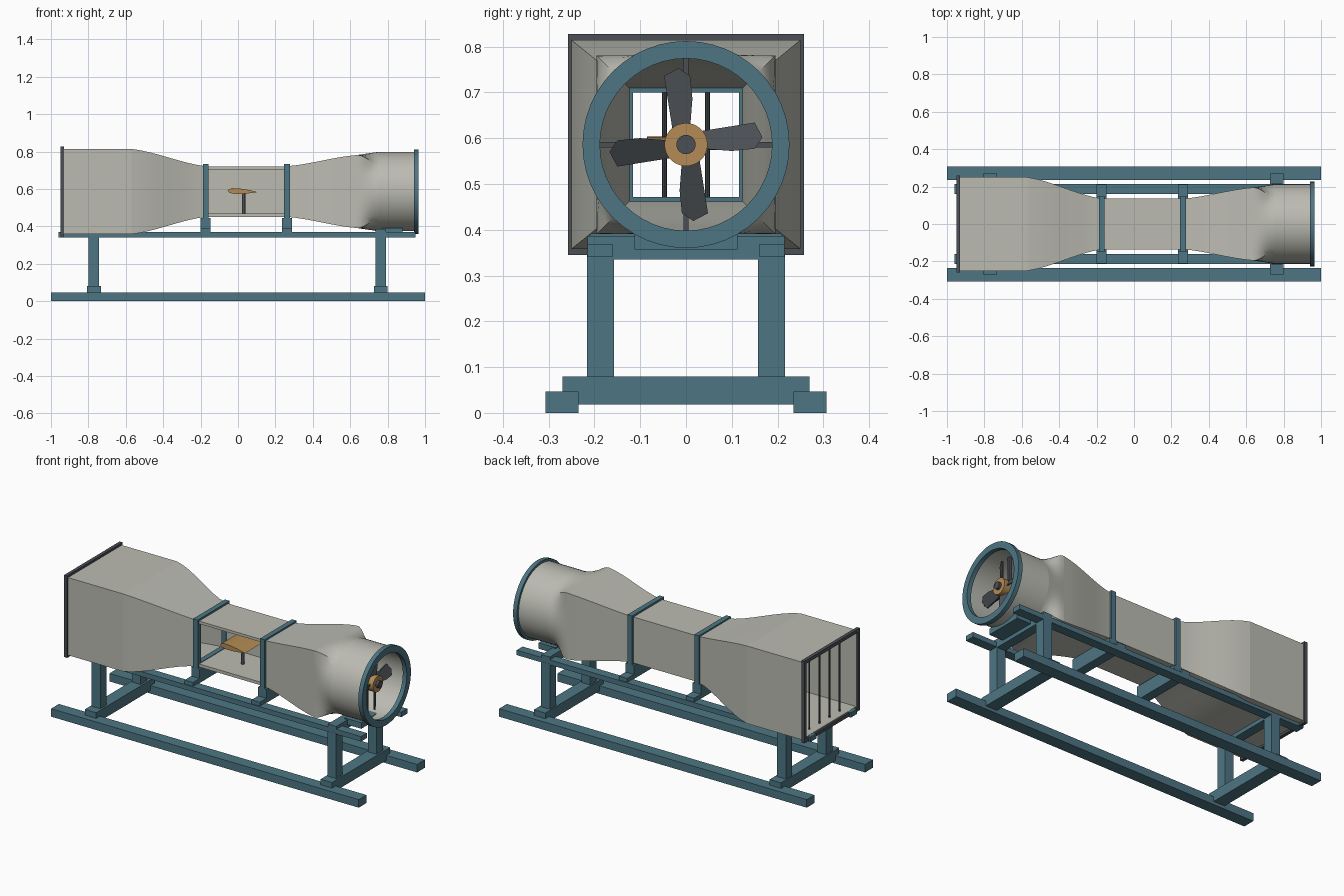
import bpy, bmesh
from math import sin, cos, pi, radians
from mathutils import Matrix, Vector

if "Cube" in bpy.data.objects:
    bpy.data.objects.remove(bpy.data.objects["Cube"])

CZ = 0.586  # height of the tunnel axis


def material(name, rgb):
    m = bpy.data.materials.new(name)
    m.diffuse_color = (*rgb, 1)
    m.use_nodes = True
    m.node_tree.nodes["Principled BSDF"].inputs["Base Color"].default_value = m.diffuse_color
    return m


SHELL = material("shell", (0.50, 0.50, 0.45))
TEAL = material("teal", (0.075, 0.18, 0.23))
DARK = material("dark", (0.07, 0.08, 0.09))
BRONZE = material("bronze", (0.45, 0.26, 0.09))


def finish(name, bm, mat, smooth=None):
    bmesh.ops.recalc_face_normals(bm, faces=bm.faces)
    me = bpy.data.meshes.new(name)
    bm.to_mesh(me)
    bm.free()
    ob = bpy.data.objects.new(name, me)
    bpy.context.collection.objects.link(ob)
    me.materials.append(mat)
    if smooth:
        bpy.ops.object.select_all(action='DESELECT')
        ob.select_set(True)
        bpy.context.view_layer.objects.active = ob
        bpy.ops.object.shade_smooth_by_angle(angle=radians(smooth))
    return ob


def box(name, x, y, z, mat):
    bm = bmesh.new()
    bmesh.ops.create_cube(bm, size=1)
    for v in bm.verts:
        v.co = [lo + (c + 0.5) * (hi - lo) for c, (lo, hi) in zip(v.co, (x, y, z))]
    return finish(name, bm, mat)


def rod(name, a, b, r, mat, n=16):
    a, b = Vector(a), Vector(b)
    bm = bmesh.new()
    bmesh.ops.create_cone(bm, cap_ends=True, segments=n, radius1=r, radius2=r, depth=(b - a).length)
    rot = (b - a).to_track_quat('Z', 'Y').to_matrix().to_4x4()
    bm.transform(Matrix.Translation((a + b) / 2) @ rot)
    return finish(name, bm, mat, 30)


def duct(name, sections, t, mat, n=4, smooth=None):
    """Hollow loft along x; sections are (x, half width, half height, roundness)."""
    bm = bmesh.new()

    def ring(x, hy, hz, k):
        out = []
        for i in range(n):
            a = pi / 4 + 2 * pi * i / n
            c, s = cos(a), sin(a)
            f = (1 - k) / max(abs(c), abs(s)) + k
            out.append(bm.verts.new((x, c * f * hy, CZ + s * f * hz)))
        return out

    loops = [ring(*s) for s in sections]
    loops += [ring(x, hy - t, hz - t, k) for x, hy, hz, k in reversed(sections)]
    for p, q in zip(loops, loops[1:] + loops[:1]):
        for i in range(n):
            j = (i + 1) % n
            bm.faces.new((p[i], p[j], q[j], q[i]))
    return finish(name, bm, mat, smooth)


def ease(x0, x1, a, b, steps=8):
    """Flared square sections, gently S-curved."""
    out = []
    for i in range(steps + 1):
        u = i / steps
        w = 0.5 * u + 0.5 * u * u * (3 - 2 * u)
        out.append((x0 + (x1 - x0) * u, a[0] + (b[0] - a[0]) * w, a[1] + (b[1] - a[1]) * w, 0))
    return out


# Intake box, its rim and flow straightening bars
duct("intake_box", [(-0.94, 0.25, 0.228, 0), (-0.57, 0.25, 0.228, 0)], 0.012, SHELL)
duct("intake_rim", [(-0.95, 0.258, 0.241, 0), (-0.93, 0.258, 0.241, 0)], 0.02, DARK)
for i in range(4):
    y = -0.141 + 0.094 * i
    rod("intake_bar", (-0.90, y, CZ - 0.22), (-0.90, y, CZ + 0.22), 0.005, DARK, 8)

# Contraction and diffuser
duct("contraction", ease(-0.57, -0.17, (0.25, 0.228), (0.135, 0.135)), 0.013, SHELL, smooth=30)
duct("diffuser", ease(0.26, 0.635, (0.135, 0.135), (0.195, 0.195)), 0.013, SHELL, smooth=30)

# Square-to-round transition, fan housing and outlet ring
trans = []
for i in range(7):
    u = i / 6
    h = 0.195 + 0.017 * u
    trans.append((0.635 + 0.115 * u, h, h, u * u * (3 - 2 * u)))
duct("round_transition", trans, 0.013, SHELL, 48, 35)
duct("fan_housing", [(0.75, 0.212, 0.212, 1), (0.95, 0.212, 0.212, 1)], 0.014, SHELL, 48, 30)
duct("outlet_ring", [(0.94, 0.226, 0.226, 1), (0.966, 0.226, 0.226, 1)], 0.038, TEAL, 48, 30)

# Test section, open at the front
box("test_roof", (-0.17, 0.26), (-0.135, 0.135), (CZ + 0.119, CZ + 0.135), SHELL)
box("test_floor", (-0.17, 0.26), (-0.135, 0.135), (CZ - 0.135, CZ - 0.117), SHELL)
box("test_back_wall", (-0.17, 0.26), (0.119, 0.135), (CZ - 0.117, CZ + 0.119), SHELL)
for x in (-0.173, 0.262):
    duct("test_frame", [(x - 0.015, 0.148, 0.146, 0), (x + 0.015, 0.148, 0.146, 0)], 0.032, TEAL)
    box("frame_support", (x - 0.027, x + 0.027), (-0.21, 0.21), (0.365, 0.392), TEAL)
    box("frame_pad", (x - 0.027, x + 0.027), (-0.148, 0.148), (0.39, 0.445), TEAL)

# Model wing on its post
profile = [(0.105, 0.583), (0.06, 0.594), (0.01, 0.602), (-0.03, 0.604), (-0.05, 0.598),
           (-0.056, 0.589), (-0.045, 0.579), (-0.02, 0.574), (0.03, 0.574), (0.07, 0.578)]
bm = bmesh.new()
face = bm.faces.new([bm.verts.new((x, -0.085, z)) for x, z in profile])
ext = bmesh.ops.extrude_face_region(bm, geom=[face], use_keep_orig=True)
for v in ext["geom"]:
    if isinstance(v, bmesh.types.BMVert):
        v.co.y = 0.085
finish("wing", bm, BRONZE, 40)
rod("wing_post", (0.03, 0, CZ - 0.118), (0.03, 0, 0.58), 0.009, DARK)

# Fan: hub, cap, struts and four pitched blades
rod("fan_hub", (0.83, 0, CZ), (0.91, 0, CZ), 0.047, BRONZE, 32)
rod("fan_cap", (0.90, 0, CZ), (0.925, 0, CZ), 0.021, DARK, 24)
box("strut_vertical", (0.825, 0.845), (-0.006, 0.006), (CZ - 0.202, CZ + 0.202), DARK)
box("strut_horizontal", (0.825, 0.845), (-0.202, 0.202), (CZ - 0.006, CZ + 0.006), DARK)
outline = [(-0.030, 0.036), (-0.048, 0.150), (-0.016, 0.167), (0.009, 0.150), (0.014, 0.10), (0.009, 0.036)]
for i in range(4):
    bm = bmesh.new()
    sides = []
    for dx in (-0.004, 0.004):
        sides.append([bm.verts.new((0.878 + dx + 0.55 * (y + 0.015), y, z)) for y, z in outline])
        bm.faces.new(sides[-1])
    for a in range(6):
        b = (a + 1) % 6
        bm.faces.new((sides[0][a], sides[0][b], sides[1][b], sides[1][a]))
    bm.transform(Matrix.Translation((0, 0, CZ)) @ Matrix.Rotation(i * pi / 2, 4, 'X'))
    finish("fan_blade", bm, DARK)

# Stand: skids, posts, upper rails and cross beams
for s in (-1, 1):
    def span(a, b):
        return tuple(sorted((s * a, s * b)))
    box("skid", (-1, 1), span(0.235, 0.307), (0, 0.047), TEAL)
    box("upper_rail", (-0.96, 0.95), span(0.16, 0.215), (0.34, 0.369), TEAL)
    for x in (-0.772, 0.762):
        box("post", (x - 0.028, x + 0.028), span(0.157, 0.216), (0.07, 0.345), TEAL)
for x in (-0.77, 0.763):
    box("lower_beam", (x - 0.037, x + 0.037), (-0.27, 0.27), (0.018, 0.08), TEAL)
box("upper_beam_fan", (0.735, 0.79), (-0.215, 0.215), (0.335, 0.386), TEAL)
box("upper_beam_intake", (-0.80, -0.745), (-0.215, 0.215), (0.335, 0.362), TEAL)
box("fan_saddle", (0.77, 0.88), (-0.112, 0.112), (0.357, 0.392), TEAL)
